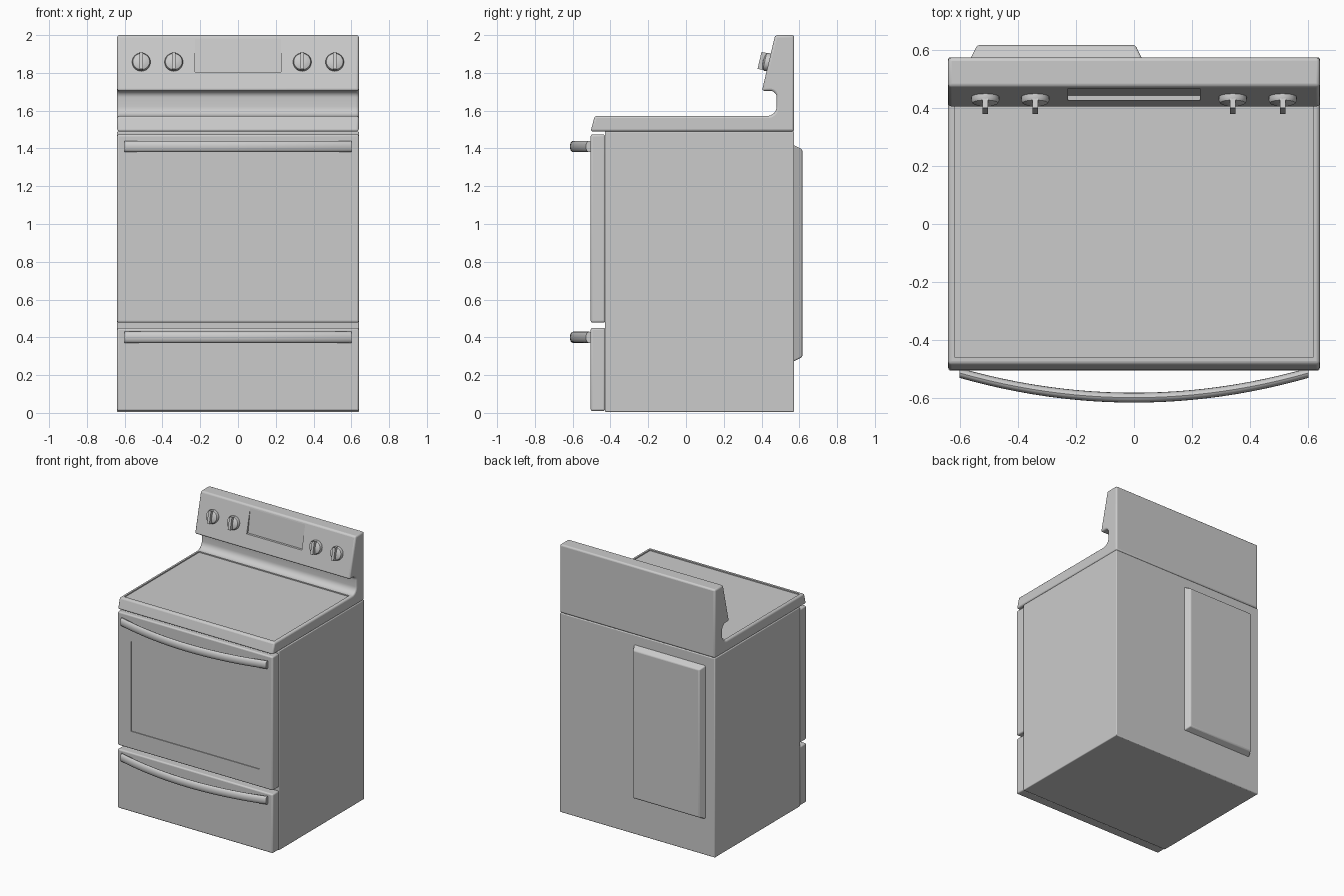
import bpy, bmesh, math
from mathutils import Matrix, Vector

cube = bpy.data.objects.get("Cube")
if cube:
    bpy.data.objects.remove(cube, do_unlink=True)

# One plain grey for the whole appliance
grey = bpy.data.materials.new("light_grey")
grey.use_nodes = True
COLOUR = (0.6, 0.6, 0.6, 1)
grey.diffuse_color = COLOUR
grey.node_tree.nodes["Principled BSDF"].inputs["Base Color"].default_value = COLOUR


def finish(name, bm):
    bmesh.ops.recalc_face_normals(bm, faces=bm.faces[:])
    mesh = bpy.data.meshes.new(name)
    bm.to_mesh(mesh)
    bm.free()
    mesh.materials.append(grey)
    ob = bpy.data.objects.new(name, mesh)
    bpy.context.collection.objects.link(ob)
    return ob


def box(name, lo, hi):
    bm = bmesh.new()
    bmesh.ops.create_cube(bm, size=1)
    for v in bm.verts:
        v.co = [(a + b) / 2 + c * (b - a) for a, b, c in zip(lo, hi, v.co)]
    return finish(name, bm)


def prism(name, outline, x0, x1):
    """Extrude a (y, z) outline along x."""
    bm = bmesh.new()
    face = bm.faces.new([bm.verts.new((x0, y, z)) for y, z in outline])
    new = bmesh.ops.extrude_face_region(bm, geom=[face])["geom"]
    bmesh.ops.translate(bm, vec=(x1 - x0, 0, 0),
                        verts=[g for g in new if isinstance(g, bmesh.types.BMVert)])
    return finish(name, bm)


def arc(cy, cz, r, start, end, steps=8):
    return [(cy + r * math.cos(math.radians(start + (end - start) * i / steps)),
             cz + r * math.sin(math.radians(start + (end - start) * i / steps)))
            for i in range(steps + 1)]


def bevel(ob, width, segments=3):
    m = ob.modifiers.new("rounded_edges", "BEVEL")
    m.width = width
    m.segments = segments
    m.limit_method = "ANGLE"
    m.angle_limit = math.radians(40)


def cut(ob, cutter):
    m = ob.modifiers.new("recess", "BOOLEAN")
    m.operation = "DIFFERENCE"
    m.solver = "EXACT"
    m.object = cutter
    cutter.hide_render = True
    cutter.hide_viewport = True
    cutter.display_type = "WIRE"


def smooth(ob, angle=35):
    bpy.ops.object.select_all(action="DESELECT")
    ob.select_set(True)
    bpy.context.view_layer.objects.active = ob
    bpy.ops.object.shade_smooth_by_angle(angle=math.radians(angle))


W = 0.64      # half width
FRONT = -0.505

# Cabinet
body = box("cabinet", (-W, -0.43, 0.005), (W, 0.573, 1.49))
bevel(body, 0.006)

# Drawer and oven door, with the window recess
drawer = box("drawer_front", (-W, FRONT, 0.01), (W, -0.428, 0.45))
bevel(drawer, 0.01)
door = box("oven_door", (-W, FRONT, 0.478), (W, -0.428, 1.474))
bevel(door, 0.01)
cut(door, box("window_cutter", (-0.53, -0.6, 0.61), (0.53, FRONT + 0.006, 1.28)))

# Cooktop and control panel as one swept profile
outline = [(0.573, 1.49), (FRONT, 1.49), (-0.483, 1.572)]
outline += arc(0.43, 1.622, 0.05, -90, 0)
outline += arc(0.445, 1.67, 0.035, 0, 90)
outline += [(0.402, 1.705), (0.472, 2.0), (0.573, 2.0)]
top = prism("cooktop_and_backguard", outline, -W, W)
bevel(top, 0.012)
cut(top, box("cooktop_cutter", (-0.618, -0.458, 1.564), (0.618, 0.425, 1.59)))
cut(top, prism("display_cutter",
               [(0.35, 1.806), (0.443, 1.806), (0.4685, 1.98), (0.35, 1.98)], -0.227, 0.227))

# Bowed handles with an oval section
def handle(name, z):
    bm = bmesh.new()
    rings = []
    n, sides = 24, 16
    for i in range(n + 1):
        x = -0.6 + 1.2 * i / n
        y = -0.598 + 0.085 * (x / 0.6) ** 2
        rings.append([bm.verts.new((x, y + 0.017 * math.cos(a), z + 0.03 * math.sin(a)))
                      for a in (2 * math.pi * k / sides for k in range(sides))])
    for a, b in zip(rings, rings[1:]):
        for k in range(sides):
            j = (k + 1) % sides
            bm.faces.new((a[k], a[j], b[j], b[k]))
    bm.faces.new(rings[0])
    bm.faces.new(rings[-1])
    return finish(name, bm)


handles = [handle("door_handle", 1.41), handle("drawer_handle", 0.4)]

# Domed knobs with a grip bar, set square to the sloping panel
tilt = math.atan2(0.07, 0.295)
def knob(name, x):
    bm = bmesh.new()
    rings = []
    for r, h in ((0.047, -0.01), (0.049, 0.012), (0.044, 0.022), (0.03, 0.028), (0.012, 0.031)):
        rings.append([bm.verts.new((r * math.cos(a), r * math.sin(a), h))
                      for a in (2 * math.pi * k / 24 for k in range(24))])
    for a, b in zip(rings, rings[1:]):
        for k in range(24):
            j = (k + 1) % 24
            bm.faces.new((a[k], a[j], b[j], b[k]))
    bm.faces.new(rings[0])
    bm.faces.new(rings[-1])
    bmesh.ops.create_cube(bm, size=1, matrix=Matrix.Translation((0, 0, 0.027))
                          @ Matrix.Diagonal((0.02, 0.092, 0.046, 1)))
    ob = finish(name, bm)
    ob.location = (x, 0.438, 1.855)
    ob.rotation_euler = (math.radians(90) - tilt, 0, 0)
    return ob


knobs = [knob("control_knob_%d" % (i + 1), x)
         for i, x in enumerate((-0.512, -0.34, 0.34, 0.512))]

# Tapered service cover on the back
cover = box("rear_cover", (-0.565, 0.565, 0.27), (0.03, 0.616, 1.42))
centre = Vector((-0.2675, 0, 0.845))
for v in cover.data.vertices:
    if v.co.y > 0.6:
        v.co.x -= math.copysign(0.025, v.co.x - centre.x)
        v.co.z -= math.copysign(0.025, v.co.z - centre.z)
bevel(cover, 0.008)

for ob in [body, drawer, door, top, cover] + handles + knobs:
    smooth(ob)
